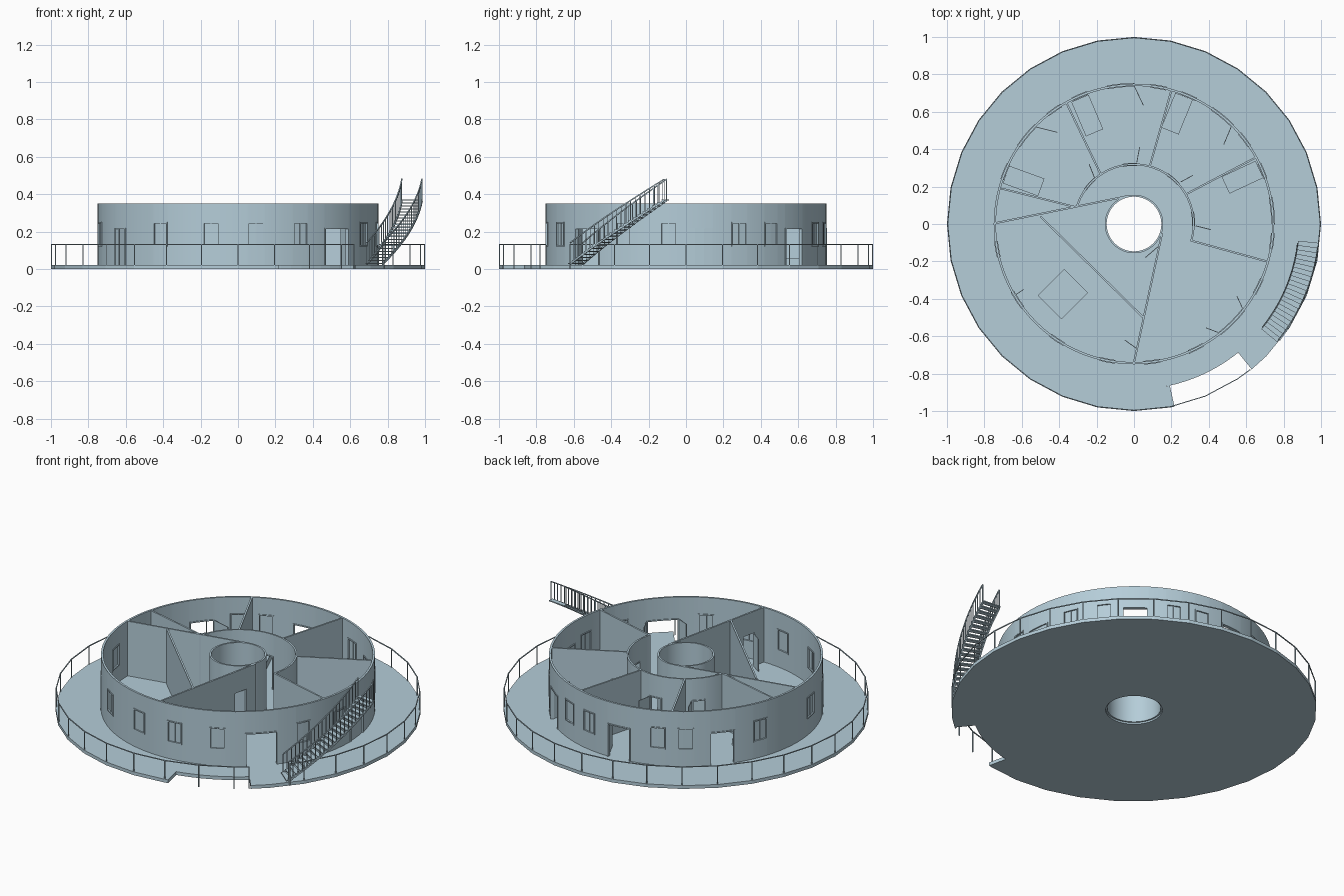
import bpy, bmesh, math
from mathutils import Vector, Matrix

cube = bpy.data.objects.get("Cube")
if cube:
    bpy.data.objects.remove(cube)

mat = bpy.data.materials.new("pale_blue_grey")
PALE = (0.46, 0.61, 0.69, 1)
mat.use_nodes = True
mat.diffuse_color = PALE
mat.node_tree.nodes["Principled BSDF"].inputs["Base Color"].default_value = PALE

FLOOR, TOP, HEAD, SILL, LINTEL = 0.02, 0.35, 0.22, 0.12, 0.25
R_IN, R_OUT = 0.738, 0.75


def polar(r, deg, z=0.0):
    a = math.radians(deg)
    return Vector((r * math.cos(a), r * math.sin(a), z))


def finish(name, bm, smooth=False):
    bmesh.ops.recalc_face_normals(bm, faces=bm.faces)
    mesh = bpy.data.meshes.new(name)
    bm.to_mesh(mesh)
    bm.free()
    mesh.materials.append(mat)
    obj = bpy.data.objects.new(name, mesh)
    bpy.context.collection.objects.link(obj)
    if smooth:
        bpy.ops.object.select_all(action='DESELECT')
        obj.select_set(True)
        bpy.context.view_layer.objects.active = obj
        bpy.ops.object.shade_smooth_by_angle(angle=math.radians(30))
    return obj


def arc(bm, r0, r1, a0, a1, z0, z1, step=3.75):
    """Curved block; a full turn is closed without end caps."""
    full = a1 - a0 >= 360
    first, last = math.floor(a0 / step) + 1, math.ceil(a1 / step)
    angles = [a0] + [i * step for i in range(first, last)] + ([] if full else [a1])
    rings = [[bm.verts.new(polar(r, a, z)) for r, z in ((r0, z0), (r1, z0), (r1, z1), (r0, z1))]
             for a in angles]
    pairs = list(zip(rings, rings[1:])) + ([(rings[-1], rings[0])] if full else [])
    for p, q in pairs:
        for i in range(4):
            j = (i + 1) % 4
            bm.faces.new((p[i], p[j], q[j], q[i]))
    if not full:
        bm.faces.new(rings[0])
        bm.faces.new(rings[-1][::-1])


def bar(bm, p, q, w=0.005):
    d = q - p
    m = Matrix.Translation((p + q) / 2) @ d.to_track_quat('Z', 'Y').to_matrix().to_4x4()
    bmesh.ops.create_cube(bm, size=1, matrix=m @ Matrix.Diagonal((w, w, d.length, 1)))


def slab(bm, p, q, z0, z1, t=0.01):
    """Straight upright panel from p to q in plan."""
    d = Vector(q) - Vector(p)
    mid = (Vector(p) + Vector(q)) / 2
    m = Matrix.Translation((mid.x, mid.y, (z0 + z1) / 2)) @ Matrix.Rotation(math.atan2(d.y, d.x), 4, 'Z')
    bmesh.ops.create_cube(bm, size=1, matrix=m @ Matrix.Diagonal((d.length, t, z1 - z0, 1)))


def curved_wall(name, r0, r1, start, end, openings):
    bm = bmesh.new()
    a = start
    for o0, o1, z0, z1 in sorted(openings):
        arc(bm, r0, r1, a, o0, FLOOR, TOP)
        arc(bm, r0, r1, o0, o1, z1, TOP)
        if z0 > FLOOR:
            arc(bm, r0, r1, o0, o1, FLOOR, z0)
        a = o1
    arc(bm, r0, r1, a, end, FLOOR, TOP)
    return finish(name, bm, True)


def frames(name, r0, r1, openings):
    bm = bmesh.new()
    for o0, o1, z0, z1 in openings:
        w = math.degrees(0.007 / r1)
        arc(bm, r0, r1, o0, o0 + w, z0, z1)
        arc(bm, r0, r1, o1 - w, o1, z0, z1)
        arc(bm, r0, r1, o0, o1, z1 - 0.007, z1)
        if z0 > FLOOR:
            arc(bm, r0, r1, o0, o1, z0, z0 + 0.007)
    finish(name, bm)


# Base disc with centre hole and a stairwell notch
bm = bmesh.new()
arc(bm, 0.155, 0.885, 0, 360, 0, FLOOR)
arc(bm, 0.885, 1.0, -51, 282.5, 0, FLOOR, 11.25)
finish("base_disc", bm)

# Hub tube
bm = bmesh.new()
arc(bm, 0.146, 0.156, 0, 360, 0.01, TOP)
finish("hub_tube", bm, True)

# Outer wall with windows and doors
window_starts = (-173, -127, -104.5, -86, -67, -30, -10.5, 19, 34, 63.5, 76.5, 109.5, 121.5, 154.5)
windows = [(a, a + 6.8, SILL, LINTEL) for a in window_starts]
doors = [(a, a + 11, FLOOR, HEAD) for a in (0, 45, 90, 135)]
doors += [(-151, -143, FLOOR, HEAD), (-52, -38, FLOOR, HEAD)]
curved_wall("outer_wall", R_IN, R_OUT, -180, 180, windows + doors)
frames("window_frames", R_IN - 0.004, R_OUT + 0.004, windows)
frames("door_frames", R_IN - 0.004, R_OUT + 0.004, doors)
bm = bmesh.new()
for a0, a1, z0, z1 in windows:
    arc(bm, 0.743, 0.746, a0, a1, z0, z1)
    mid = (a0 + a1) / 2
    arc(bm, 0.741, 0.748, mid - 0.2, mid + 0.2, z0, z1)
finish("window_panes", bm)

# Curved corridor wall
inner_doors = [(a, a + 14, FLOOR, HEAD) for a in (-2, 42, 87, 131)]
curved_wall("corridor_wall", 0.314, 0.324, -17, 163, inner_doors)
frames("corridor_door_frames", 0.311, 0.327, inner_doors)

# Straight partitions
bm = bmesh.new()
for p, q in (((-0.74, 0.005), (-0.03, 0.15)), ((-0.71, 0.19), (-0.31, 0.09)),
             ((-0.36, 0.645), (-0.18, 0.27)), ((0.2, 0.715), (0.085, 0.31)),
             ((0.65, 0.355), (0.28, 0.16)), ((0.71, -0.2), (0.31, -0.09)),
             ((-0.5, 0.04), (0.05, -0.5))):
    slab(bm, p, q, FLOOR, TOP)
# Partition with two doorways
start, end = Vector((0, -0.74)), Vector((0.15, -0.05))
cuts = [0, 0.1, 0.22, 0.78, 0.9, 1]
for i in range(5):
    slab(bm, start.lerp(end, cuts[i]), start.lerp(end, cuts[i + 1]), HEAD if i % 2 else FLOOR, TOP)
finish("partitions", bm)

# Door leaves standing ajar, and one closed
bm = bmesh.new()
for p, q in (((0, 0.74), (0.05, 0.635)), ((-0.53, 0.52), (-0.41, 0.49)),
             ((0.52, 0.52), (0.48, 0.425)), ((0.015, 0.33), (0.03, 0.41)),
             ((0.25, 0.225), (0.315, 0.26)), ((0.33, -0.01), (0.41, -0.03)),
             ((-0.21, 0.245), (-0.24, 0.32)), ((0.58, -0.45), (0.55, -0.385)),
             ((0.45, -0.58), (0.385, -0.555)), ((0.02, -0.67), (-0.05, -0.62)),
             ((-0.635, -0.38), (-0.59, -0.35)), ((0.13, -0.12), (0.06, -0.18))):
    slab(bm, p, q, FLOOR, HEAD - 0.004, 0.004)
arc(bm, 0.742, 0.747, 0, 11, FLOOR, HEAD)
finish("door_leaves", bm)

# Low beds
bm = bmesh.new()
for x, y, length, width, turn in ((-0.25, 0.58, 0.2, 0.1, 113), (0.23, 0.59, 0.2, 0.1, 68),
                                  (0.58, 0.25, 0.2, 0.1, 25), (-0.59, 0.23, 0.2, 0.1, 160),
                                  (-0.38, -0.375, 0.2, 0.18, 45)):
    half = polar(length / 2, turn).xy
    slab(bm, Vector((x, y)) - half, Vector((x, y)) + half, FLOOR, 0.06, width)
finish("beds", bm)

# Perimeter railing, open at the stair foot
bm = bmesh.new()
spots = [-38.5] + [i * 11.25 for i in range(-3, 28)] + [308.5]
for a, b in zip(spots, spots[1:]):
    bar(bm, polar(0.996, a, 0.131), polar(0.996, b, 0.131))
for a in spots:
    bar(bm, polar(0.996, a, 0.0), polar(0.996, a, 0.133))
finish("perimeter_railing", bm)

# Curved open stair with rails on both sides
STEPS = 22
treads, rails = bmesh.new(), bmesh.new()
A0, A1, RISE = -39.5, -6, 0.34
turn = (A1 - A0) / STEPS
for i in range(STEPS):
    a, z = A0 + i * turn, 0.032 + RISE * i / (STEPS - 1)
    arc(treads, 0.882, 0.992, a, a + turn * 1.1, z - 0.006, z)
    for r in (0.882, 0.99):
        mid = a + turn / 2
        bar(rails, polar(r, mid, z - 0.008), polar(r, mid, z + 0.108), 0.004)
        if i < STEPS - 1:
            rise = RISE / (STEPS - 1)
            for h, w in ((0.108, 0.006), (-0.006, 0.009)):
                bar(rails, polar(r, mid, z + h), polar(r, mid + turn, z + h + rise), w)
finish("stair_treads", treads)
finish("stair_rails", rails)
